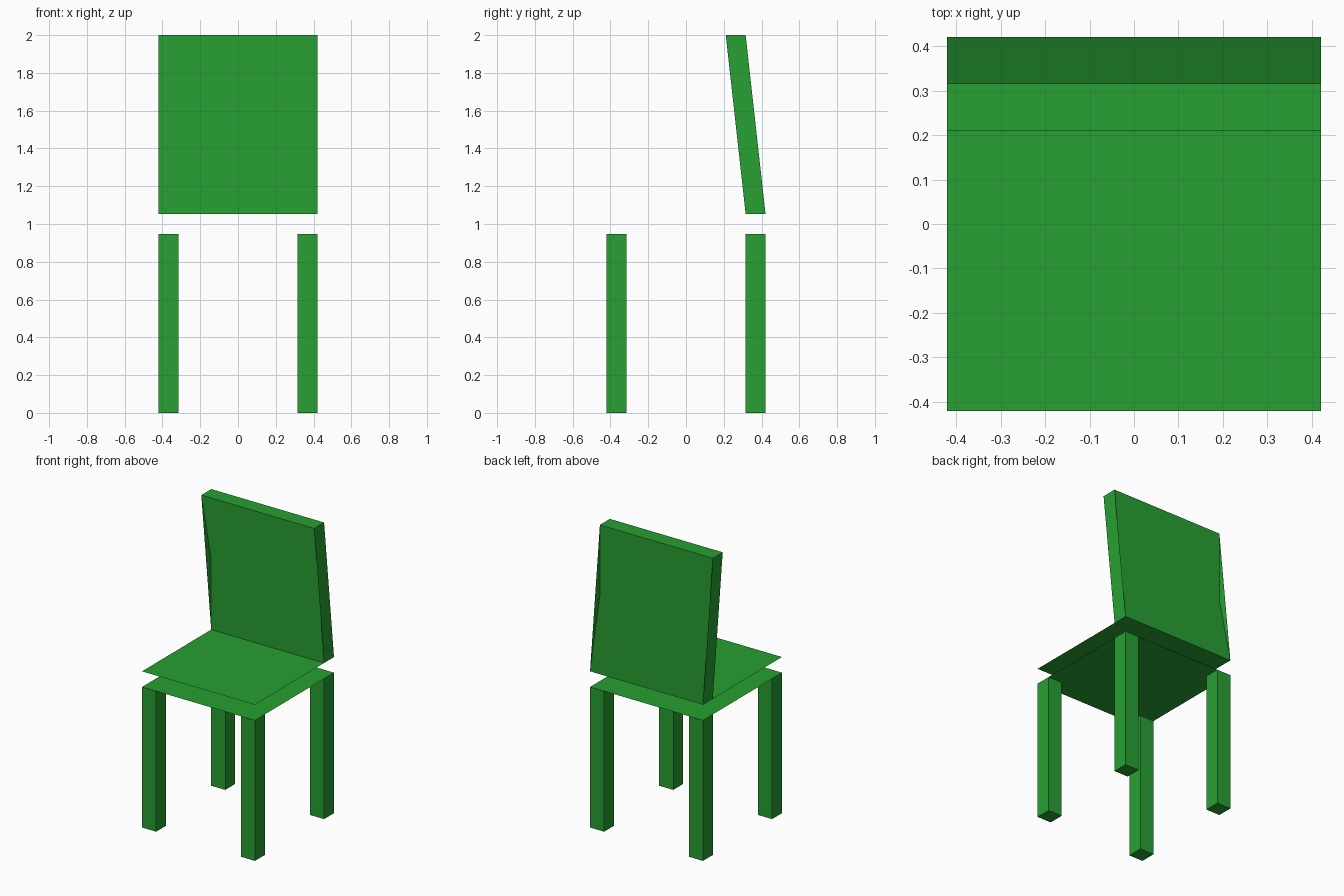
import bpy

if "Cube" in bpy.data.objects:
    bpy.data.objects.remove(bpy.data.objects["Cube"])

U = 1 / 19  # the model sits on a regular 1/19 unit grid

green = bpy.data.materials.new("green")
green.diffuse_color = (0.02, 0.35, 0.032, 1)
green.use_nodes = True
green.node_tree.nodes["Principled BSDF"].inputs["Base Color"].default_value = green.diffuse_color


def add_mesh(name, verts, faces):
    mesh = bpy.data.meshes.new(name)
    mesh.from_pydata([[c * U for c in v] for v in verts], [], faces)
    mesh.materials.append(green)
    obj = bpy.data.objects.new(name, mesh)
    bpy.context.collection.objects.link(obj)
    return obj


def ring(x0, x1, y0, y1, z):
    return [(x0, y0, z), (x1, y0, z), (x1, y1, z), (x0, y1, z)]


BOTTOM, TOP = (3, 2, 1, 0), (4, 5, 6, 7)
FRONT, RIGHT, BACK, LEFT = (0, 1, 5, 4), (1, 2, 6, 5), (2, 3, 7, 6), (3, 0, 4, 7)

# Four square legs
for y, row in ((-7, "front"), (7, "back")):
    for x, side in ((-7, "left"), (7, "right")):
        box = (x - 1, x + 1, y - 1, y + 1)
        add_mesh(f"{row}_{side}_leg", ring(*box, 0) + ring(*box, 18),
                 [BOTTOM, TOP, FRONT, RIGHT, BACK, LEFT])

# Seat: two separate sheets with open sides
add_mesh("seat", ring(-8, 8, -8, 8, 18) + ring(-8, 8, -8, 8, 20), [BOTTOM, TOP])

# Backrest: slanted box whose front and back panels cross in the middle
back = add_mesh("backrest", ring(-8, 8, 6, 8, 20) + ring(-8, 8, 4, 6, 38),
                [BOTTOM, TOP, RIGHT, LEFT, (0, 1, 6, 7), (2, 3, 4, 5)]).data

# Both crossing panels are shaded as if upright
normals = []
for p in back.polygons:
    n = p.normal
    upright = (0, 1 if n.y > 0 else -1, 0)
    normals += [upright if p.index >= 4 else tuple(n)] * p.loop_total
back.normals_split_custom_set(normals)
